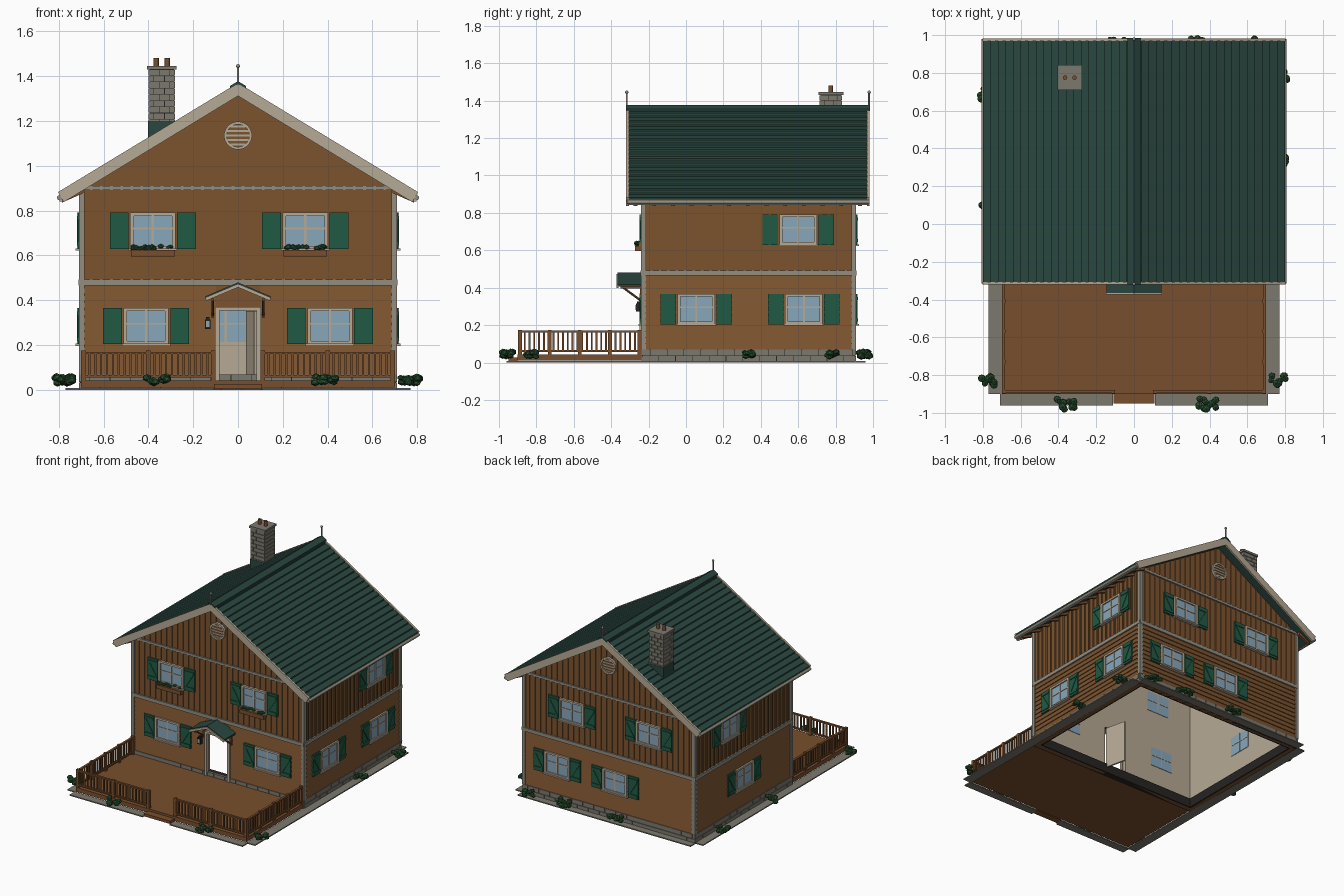
import bpy, bmesh, math, random
from mathutils import Matrix, Vector

random.seed(4)
if "Cube" in bpy.data.objects:
    bpy.data.objects.remove(bpy.data.objects["Cube"])


def material(name, r, g, b):
    m = bpy.data.materials.new(name)
    m.use_nodes = True
    m.diffuse_color = (r, g, b, 1)
    m.node_tree.nodes["Principled BSDF"].inputs["Base Color"].default_value = (r, g, b, 1)
    return m


WALL = material("wall_brown", .2, .088, .028)
WOOD = material("rail_wood", .19, .078, .026)
ROOF = material("roof_green", .023, .062, .05)
SHUT = material("shutter_green", .015, .1, .056)
CREAM = material("cream", .47, .4, .3)
PALE = material("pale_grey", .29, .27, .22)
STONE = material("stone_grey", .2, .19, .155)
GLASS = material("window_blue", .25, .39, .5)
LEAF = material("foliage_green", .022, .085, .03)
DARK = material("dark_iron", .02, .018, .016)

I = Matrix.Identity(4)


def at(x, y, z=0, turn=0):
    return Matrix.Translation((x, y, z)) @ Matrix.Rotation(math.radians(turn), 4, 'Z')


# Local frames of the four walls: local x runs along the wall, local -y points outwards
FRONT, RIGHT, BACK, LEFT = at(0, -.23), at(.7, 0, 0, 90), at(0, .9, 0, 180), at(-.7, 0, 0, -90)
SPANS = [(FRONT, -.7, .7), (RIGHT, -.23, .9), (BACK, -.7, .7), (LEFT, -.9, .23)]


def box(bm, x0, x1, y0, y1, z0, z1, M=I):
    S = Matrix.Diagonal((x1 - x0, y1 - y0, z1 - z0, 1))
    c = Matrix.Translation(((x0 + x1) / 2, (y0 + y1) / 2, (z0 + z1) / 2))
    bmesh.ops.create_cube(bm, size=1, matrix=M @ c @ S)


def prism(bm, pts, a, b, axis='Y', M=I):
    place = (lambda p, q, t: (p, t, q)) if axis == 'Y' else (lambda p, q, t: (t, p, q))
    rings = [[bm.verts.new(M @ Vector(place(p, q, t))) for p, q in pts] for t in (a, b)]
    bm.faces.new(rings[0])
    bm.faces.new(rings[1][::-1])
    for i in range(len(pts)):
        j = (i + 1) % len(pts)
        bm.faces.new((rings[0][i], rings[0][j], rings[1][j], rings[1][i]))


def rod(bm, start, end, r, sides=10):
    a, b = Vector(start), Vector(end)
    rot = (b - a).to_track_quat('Z', 'Y').to_matrix().to_4x4()
    bmesh.ops.create_cone(bm, cap_ends=True, segments=sides, radius1=r, radius2=r,
                          depth=(b - a).length, matrix=Matrix.Translation((a + b) / 2) @ rot)


def finish(bm, name, *mats, smooth=False):
    bmesh.ops.recalc_face_normals(bm, faces=bm.faces[:])
    me = bpy.data.meshes.new(name)
    bm.to_mesh(me)
    bm.free()
    ob = bpy.data.objects.new(name, me)
    bpy.context.collection.objects.link(ob)
    for m in mats:
        me.materials.append(m)
    if smooth:
        bpy.ops.object.select_all(action='DESELECT')
        ob.select_set(True)
        bpy.context.view_layer.objects.active = ob
        bpy.ops.object.shade_smooth_by_angle(angle=math.radians(40))
    return ob


def stones(bm, M, u0, u1, z0, z1, rows, length, depth):
    h = (z1 - z0) / rows
    for r in range(rows):
        u = u0 - (r % 2) * length / 2
        while u < u1 - .002:
            a, b = max(u, u0), min(u + length, u1)
            if b - a > .006:
                box(bm, a + .0015, b - .0015, -depth, .004, z0 + r * h + .0015, z0 + r * h + h - .0015, M)
            u += length


SLOPE = .606
under = lambda x: 1.32 - SLOPE * abs(x)

# Walls: brown outside, cream inside
gable = [(.7, 0), (.7, under(.7)), (0, under(0)), (-.7, under(.7)), (-.7, 0)]
door = [(-.09, 0), (-.09, .36), (.09, .36), (.09, 0)]
for name, pts, a, b, axis in (("front_wall", gable + door, -.23, -.2, 'Y'), ("back_wall", gable, .87, .9, 'Y'),
                              ("right_wall", [(.67, 0), (.7, 0), (.7, .896), (.67, .896)], -.2, .87, 'Y'),
                              ("left_wall", [(-.67, 0), (-.7, 0), (-.7, .896), (-.67, .896)], -.2, .87, 'Y')):
    bm = bmesh.new()
    prism(bm, pts, a, b, axis)
    ob = finish(bm, name, WALL, CREAM)
    for f in ob.data.polygons:
        if f.normal.dot(Vector((0, .335, .5)) - f.center) > 0:
            f.material_index = 1

# Lower clapboards, upper battens, trim and foundation
boards, battens, trim, core, blocks = (bmesh.new() for _ in range(5))
for M, u0, u1 in SPANS:
    lap = [(.005, .07)]
    for i in range(12):
        z = .07 + i * .033
        lap += [(-.007, z), (-.001, z + .033)]
    lap.append((.005, .466))
    for a, b in ([(u0, -.1), (.1, u1)] if M is FRONT else [(u0, u1)]):
        prism(boards, lap, a, b, 'X', M)
    n = round((u1 - u0) / .045)
    for i in range(1, n):
        u = u0 + (u1 - u0) * i / n
        top = under(u) if M in (FRONT, BACK) else .89
        box(battens, u - .006, u + .006, -.006, .004, .49, top, M)
    box(trim, u0 - .008, u1 + .008, -.012, .004, .466, .492, M)
    for a, b in ((u0 - .01, u0 + .016), (u1 - .016, u1 + .01)):
        box(trim, a, b, -.01, .004, .07, .895, M)
    if M in (FRONT, BACK):
        box(trim, u0, u1, -.012, .004, .892, .91, M)
    box(core, u0, u1, -.004, .04, 0, .068, M)
    stones(blocks, M, u0 - .006, u1 + .006, 0, .07, 2, .09, .009)
finish(boards, "clapboards", WALL)
finish(battens, "wall_battens", WALL)
finish(trim, "wall_trim", PALE)
finish(core, "foundation_core", DARK)
finish(blocks, "foundation_stones", STONE)

# Windows with shutters: wall, position along it, height of centre
windows = [(FRONT, -.38, .71), (FRONT, .3, .71), (FRONT, -.41, .285), (FRONT, .41, .285),
           (RIGHT, .6, .71), (RIGHT, .055, .285), (RIGHT, .63, .285),
           (BACK, -.3, .71), (BACK, .33, .71), (BACK, -.42, .285), (BACK, .055, .285),
           (LEFT, -.5, .71), (LEFT, -.33, .285)]
frames, glass, shutters, boxes, plants = (bmesh.new() for _ in range(5))


def leaves(bm, x, y, z, rx, ry, rz, n, r):
    for _ in range(n):
        p = (x + random.uniform(-rx, rx), y + random.uniform(-ry, ry), z + random.uniform(-rz, rz))
        S = Matrix.Diagonal((1, 1, .8, 1)) @ Matrix.Rotation(random.random() * 3, 4, 'Z')
        bmesh.ops.create_icosphere(bm, subdivisions=1, radius=r * random.uniform(.8, 1.15),
                                   matrix=Matrix.Translation(p) @ S)


for M, u, z in windows:
    W = M @ Matrix.Translation((u, 0, z))
    box(glass, -.092, .092, -.009, .033, -.072, .072, W)
    for s in (-1, 1):
        box(frames, s * .093 - .008, s * .093 + .008, -.018, .004, -.08, .08, W)
        box(frames, -.1, .1, -.018, .004, s * .074 - .007, s * .074 + .007, W)
        c = s * .15
        box(shutters, c - .042, c + .042, -.014, 0, -.081, .081, W)
        for k in (-1, 1):
            box(shutters, c - .038, c + .038, -.019, -.01, k * .058 - .008, k * .058 + .008, W)
        brace = W @ Matrix.Translation((c, 0, 0)) @ Matrix.Rotation(s * .55, 4, 'Y')
        box(shutters, -.006, .006, -.018, -.01, -.058, .058, brace)
    box(frames, -.005, .005, -.014, .035, -.07, .07, W)
    box(frames, -.09, .09, -.013, .035, .006, .014, W)
    box(frames, -.108, .108, -.025, .004, -.088, -.078, W)
    if M is FRONT and z > .5:
        box(boxes, -.098, .098, -.042, -.006, -.115, -.086, W)
        leaves(plants, u, -.255, .635, .09, .012, .006, 26, .013)
finish(frames, "window_frames", CREAM)
finish(glass, "window_glass", GLASS)
finish(shutters, "shutters", SHUT)
finish(boxes, "flower_boxes", WOOD)
finish(plants, "box_plants", LEAF)

# Roof with stepped courses, barge boards, fascia, gutters and rafter tails
roof, barge, gutter, tails = (bmesh.new() for _ in range(4))
for s in (-1, 1):
    pts = [(0, 1.322), (0, 1.36)]
    for i in range(20):
        a, b = .04 * i, .04 * (i + 1)
        pts += [(s * a, 1.358 - SLOPE * a), (s * b, 1.367 - SLOPE * b)] if i else [(s * b, 1.367 - SLOPE * b)]
    pts.append((s * .785, 1.322 - SLOPE * .785))
    prism(roof, pts, -.31, .975)
    for y in (-.32, .968):
        prism(barge, [(0, 1.37), (s * .803, .883), (s * .778, .838), (0, 1.312)], y, y + .014)
    box(barge, s * .79 - .006, s * .79 + .006, -.31, .975, .842, .872)
    rod(gutter, (s * .797, -.315, .858), (s * .797, .98, .858), .011)
    for i in range(13):
        y = -.27 + i * .1
        prism(tails, [(s * .69, .9), (s * .785, .85), (s * .785, .836), (s * .69, .878)], y - .01, y + .01)
finish(roof, "roof_courses", ROOF)
finish(barge, "barge_boards", CREAM)
finish(gutter, "gutters", PALE, smooth=True)
finish(tails, "rafter_tails", WOOD)
bm = bmesh.new()
prism(bm, [(-.036, 1.345), (0, 1.366), (.036, 1.345), (.036, 1.356), (0, 1.378), (-.036, 1.356)], -.322, .984)
finish(bm, "ridge_cap", ROOF)
bm = bmesh.new()
for y in (-.317, .979):
    rod(bm, (0, y, 1.36), (0, y, 1.445), .005)
    bmesh.ops.create_uvsphere(bm, u_segments=10, v_segments=6, radius=.009, matrix=at(0, y, 1.445))
finish(bm, "ridge_finials", PALE, smooth=True)

# Round gable vents
vents, holes = bmesh.new(), bmesh.new()
for M in (FRONT, BACK):
    V = M @ Matrix.Translation((0, 0, 1.135))
    rod(holes, V @ Vector((0, .002, 0)), V @ Vector((0, -.009, 0)), .052, 24)
    for i in range(24):
        seg = V @ Matrix.Rotation(i * math.tau / 24, 4, 'Y')
        box(vents, -.0085, .0085, -.018, 0, .05, .062, seg)
    for k in range(-2, 3):
        w = math.sqrt(.053 ** 2 - (k * .02) ** 2)
        box(vents, -w, w, -.014, 0, k * .02 - .004, k * .02 + .004, V)
finish(holes, "vent_backs", WALL)
finish(vents, "gable_vents", CREAM)

# Chimney
core, blocks, cap, pots, flash = (bmesh.new() for _ in range(5))
C = at(-.34, .775)
box(core, -.055, .055, -.055, .055, 1.1, 1.43, C)
for turn in range(4):
    stones(blocks, C @ Matrix.Rotation(turn * math.pi / 2, 4, 'Z') @ Matrix.Translation((0, -.055, 0)),
           -.06, .06, 1.18, 1.43, 9, .048, .005)
box(cap, -.066, .066, -.066, .066, 1.43, 1.446, C)
box(flash, -.062, .062, -.062, .062, 1.1, 1.2, C)
for x in (-.025, .025):
    rod(pots, C @ Vector((x, 0, 1.44)), C @ Vector((x, 0, 1.482)), .012, 12)
finish(core, "chimney_core", DARK)
finish(blocks, "chimney_stones", STONE)
finish(cap, "chimney_cap", STONE)
finish(flash, "chimney_flashing", ROOF)
finish(pots, "chimney_pots", WOOD, smooth=True)

# Doorway, open door, hood and lantern
frame, hood, edge, brackets, lamp = (bmesh.new() for _ in range(5))
for s in (-1, 1):
    box(frame, s * .093 - .01, s * .093 + .01, -.248, -.225, .04, .37)
    prism(hood, [(0, .468), (s * .145, .406), (s * .145, .418), (0, .48)], -.365, -.23)
    prism(edge, [(0, .474), (s * .147, .412), (s * .142, .398), (0, .458)], -.372, -.362)
    box(brackets, s * .112 - .006, s * .112 + .006, -.35, -.23, .396, .408)
    box(brackets, s * .112 - .006, s * .112 + .006, -.246, -.23, .32, .4)
    rod(brackets, (s * .112, -.24, .33), (s * .112, -.335, .4), .006, 4)
box(frame, -.103, .103, -.248, -.225, .355, .37)
box(frame, 0, .16, -.006, .006, .045, .352, at(.078, -.2, 0, 103))
box(lamp, -.148, -.122, -.268, -.242, .272, .315)
box(lamp, -.142, -.128, -.262, -.23, .315, .326)
finish(frame, "door_and_frame", CREAM)
finish(hood, "porch_hood", ROOF)
finish(edge, "porch_hood_edge", CREAM)
finish(brackets, "porch_brackets", WOOD)
finish(lamp, "porch_lantern", DARK)
bm = bmesh.new()
box(bm, -.142, -.128, -.2695, -.25, .28, .308)
finish(bm, "lantern_glass", GLASS)

# Deck, step, railing and gravel strips
deck, step, rail, gravel = (bmesh.new() for _ in range(4))
box(deck, -.7, .7, -.9, -.2, .01, .042)
box(step, -.108, .108, -.95, -.9, .005, .026)


def railing(M, length, posts):
    for i in range(posts):
        u = length * i / (posts - 1)
        box(rail, u - .01, u + .01, -.01, .01, .04, .175, M)
    for z in (.056, .16):
        box(rail, 0, length, -.008, .008, z, z + .01, M)
    n = round(length / .026)
    for i in range(1, n):
        u = length * i / n
        box(rail, u - .005, u + .005, -.004, .004, .056, .165, M)


for s in (-1, 1):
    railing(at(min(s * .69, s * .11), -.888), .58, 3)
    railing(at(s * .69, -.888, 0, 90), .64, 5)
    box(gravel, s * .735 - .035, s * .735 + .035, -.9, .9, 0, .008)
    box(gravel, s * .41 - .3, s * .41 + .3, -.96, -.9, 0, .008)
box(gravel, -.71, .71, .9, .96, 0, .008)
finish(deck, "deck", WOOD)
finish(step, "deck_step", WOOD)
finish(rail, "deck_railing", WOOD)
finish(gravel, "gravel_strips", STONE)

# Bushes around the edge
bm = bmesh.new()
for x, y in ((-.36, -.953), (.39, -.953), (-.09, .95), (.34, .953), (.62, .953)):
    leaves(bm, x, y, .045, .048, .028, .014, 13, .02)
for x, y in ((-.77, -.835), (.765, -.83), (-.775, .69), (-.775, .08), (.775, .34), (.775, .78)):
    leaves(bm, x, y, .045, .04, .028, .014, 13, .02)
finish(bm, "bushes", LEAF)
